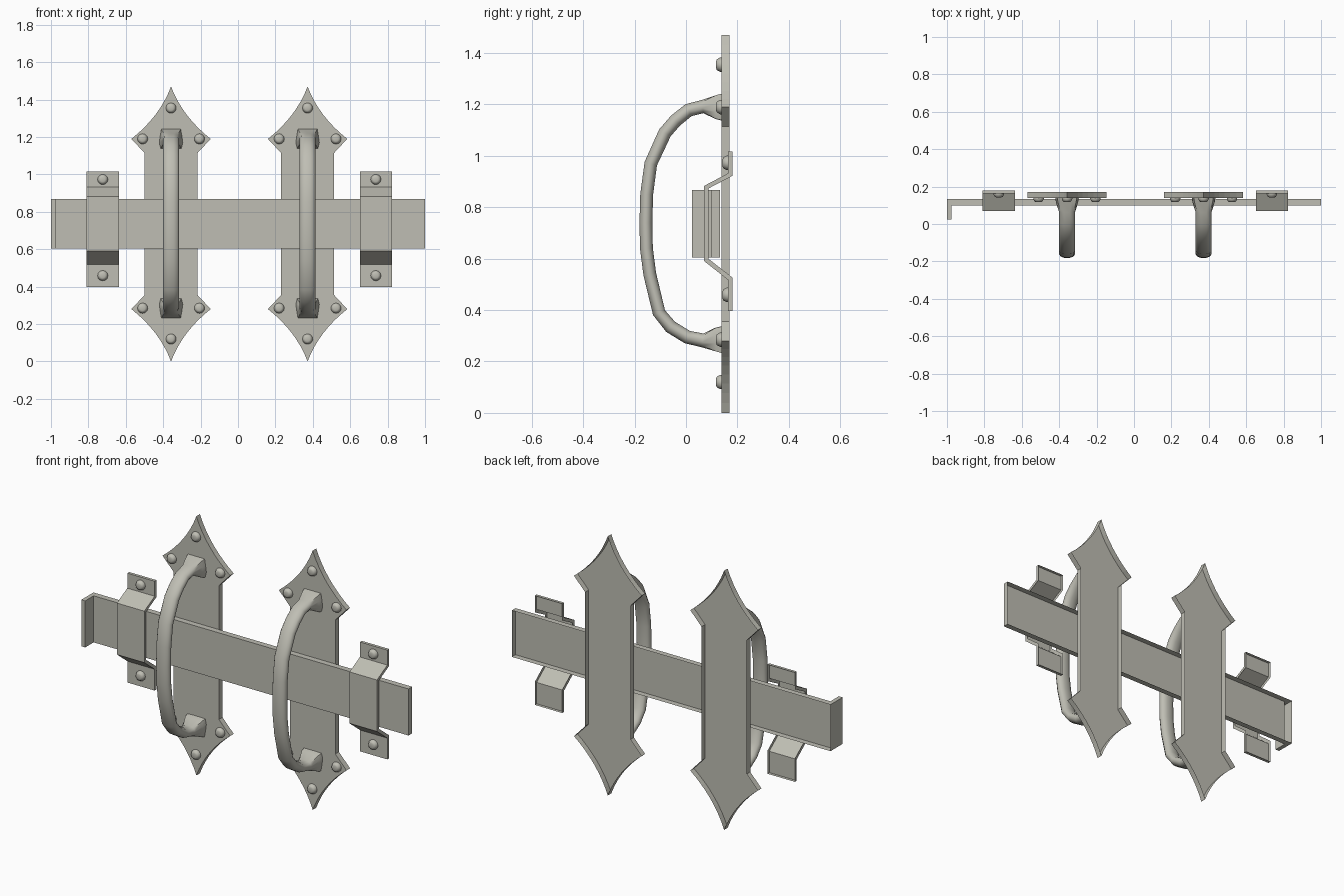
import bpy, bmesh, math
from mathutils import Vector

if "Cube" in bpy.data.objects:
    bpy.data.objects.remove(bpy.data.objects["Cube"])

iron = bpy.data.materials.new("grey_iron")
iron.diffuse_color = (0.52, 0.515, 0.455, 1)
iron.use_nodes = True
iron.node_tree.nodes["Principled BSDF"].inputs["Base Color"].default_value = iron.diffuse_color


def finish(name, bm, smooth=False):
    me = bpy.data.meshes.new(name)
    bm.to_mesh(me)
    bm.free()
    me.materials.append(iron)
    if smooth:
        for p in me.polygons:
            p.use_smooth = True
        me.set_sharp_from_angle(angle=math.radians(50))
    ob = bpy.data.objects.new(name, me)
    bpy.context.collection.objects.link(ob)
    return ob


def pressed_outline(name, pts, offset):
    """Closed outline pushed along an offset, then opened at the back like pressed sheet."""
    bm = bmesh.new()
    face = bm.faces.new([bm.verts.new(p) for p in pts])
    new = bmesh.ops.extrude_face_region(bm, geom=[face], use_keep_orig=True)["geom"]
    bmesh.ops.translate(bm, vec=offset, verts=[v for v in new if isinstance(v, bmesh.types.BMVert)])
    bmesh.ops.recalc_face_normals(bm, faces=bm.faces)
    back = [f for f in bm.faces if f.normal.y > 0.3]
    bmesh.ops.delete(bm, geom=back, context="FACES")
    return finish(name, bm)


def loft(name, rings, cap_end):
    """Skin a list of equal-length point rings; hidden ends stay open."""
    bm = bmesh.new()
    loops = [[bm.verts.new(p) for p in ring] for ring in rings]
    n = len(loops[0])
    for a, b in zip(loops, loops[1:]):
        for i in range(n):
            bm.faces.new((a[i], a[(i + 1) % n], b[(i + 1) % n], b[i]))
    caps = [bm.faces.new(loops[0]), bm.faces.new(loops[-1])]
    bmesh.ops.recalc_face_normals(bm, faces=bm.faces)
    bmesh.ops.delete(bm, geom=caps[:1] if cap_end else caps, context="FACES_ONLY")
    return finish(name, bm, True)


def rivet(name, x, y, z):
    """Low domed head pointing to the front from surface y."""
    profile = [(0.028, 0), (0.028, -0.005), (0.021, -0.018), (0.013, -0.021)]
    loft(name, [[(x + r * math.cos(t * math.pi / 6), y + d, z + r * math.sin(t * math.pi / 6))
                 for t in range(12)] for r, d in profile], True)


# spear-ended backing plate, outline mirrored in x and z
def plate(name, cx):
    tip, ctrl, barb = Vector((0, 1.47)), Vector((0.06, 1.31)), Vector((0.212, 1.19))
    quarter = []
    for i in range(9):
        t = i / 8
        quarter.append((1 - t) ** 2 * tip + 2 * t * (1 - t) * ctrl + t * t * barb)
    quarter.append(Vector((0.142, 1.115)))
    right = quarter + [Vector((p.x, 1.47 - p.y)) for p in reversed(quarter)]
    outline = right + [Vector((-p.x, p.y)) for p in reversed(right[1:-1])]
    pressed_outline(name, [(cx + p.x, 0.138, p.y) for p in outline], (0, 0.032, 0))


# bowed pull handle: y, z, half width in x, half thickness
def handle(name, cx):
    path = [(0.138, 1.19, 0.063, 0.052), (0.115, 1.19, 0.059, 0.046), (0.065, 1.192, 0.043, 0.026),
            (0.01, 1.178, 0.042, 0.026), (-0.04, 1.138, 0.042, 0.026), (-0.082, 1.09, 0.042, 0.026),
            (-0.137, 0.97, 0.042, 0.025), (-0.153, 0.85, 0.042, 0.025), (-0.156, 0.74, 0.042, 0.025),
            (-0.154, 0.64, 0.042, 0.025), (-0.141, 0.54, 0.042, 0.025), (-0.105, 0.39, 0.042, 0.025),
            (-0.06, 0.335, 0.042, 0.026), (0.005, 0.295, 0.042, 0.026), (0.065, 0.282, 0.043, 0.027),
            (0.115, 0.285, 0.059, 0.046), (0.138, 0.285, 0.063, 0.052)]
    tube = [(0.35, -1), (0.8, -0.72), (1, -0.25), (1, 0.25), (0.8, 0.72), (0.35, 1)]
    foot = [(0.4, -1), (0.82, -1), (0.92, -0.3), (1, 0.4), (0.88, 0.98), (0.4, 1)]
    rings = []
    for i, (y, z, w, h) in enumerate(path):
        a, b = path[max(i - 1, 0)], path[min(i + 1, len(path) - 1)]
        d = Vector((0, b[0] - a[0], b[1] - a[1])).normalized()
        side = Vector((0, -d.z, d.y))
        half = foot if w > 0.05 else tube
        section = half + [(-u, v) for u, v in reversed(half)]
        rings.append([Vector((cx + w * u, y, z)) + side * h * v for u, v in section])
    loft(name, rings, False)


# bent strap bracket
def bracket(name, cx):
    front = [(0.163, 1.017), (0.163, 0.932), (0.07, 0.883), (0.07, 0.591), (0.163, 0.518), (0.163, 0.397)]
    back = [(0.18, 0.397), (0.18, 0.527), (0.087, 0.6), (0.087, 0.873), (0.18, 0.922), (0.18, 1.017)]
    pressed_outline(name, [(cx - 0.086, y, z) for y, z in front + back], (0.172, 0, 0))


for side, px, bx in (("left", -0.358, -0.723), ("right", 0.372, 0.737)):
    plate(side + "_plate", px)
    handle(side + "_handle", px)
    bracket(side + "_bracket", bx)
    for i, (dx, z) in enumerate([(0, 1.355), (-0.152, 1.19), (0.152, 1.19),
                                 (0, 0.12), (-0.152, 0.285), (0.152, 0.285)]):
        rivet(f"{side}_plate_rivet_{i + 1}", px + dx, 0.138, z)
    for i, z in enumerate((0.973, 0.459)):
        rivet(f"{side}_bracket_rivet_{i + 1}", bx, 0.163, z)

# sliding bar with a lip turned forward at its left end
pressed_outline("sliding_bar", [(-1, 0.024, 0.604), (-0.976, 0.024, 0.604), (-0.976, 0.1, 0.604),
                                (1, 0.1, 0.604), (1, 0.133, 0.604), (-1, 0.133, 0.604)], (0, 0, 0.264))
